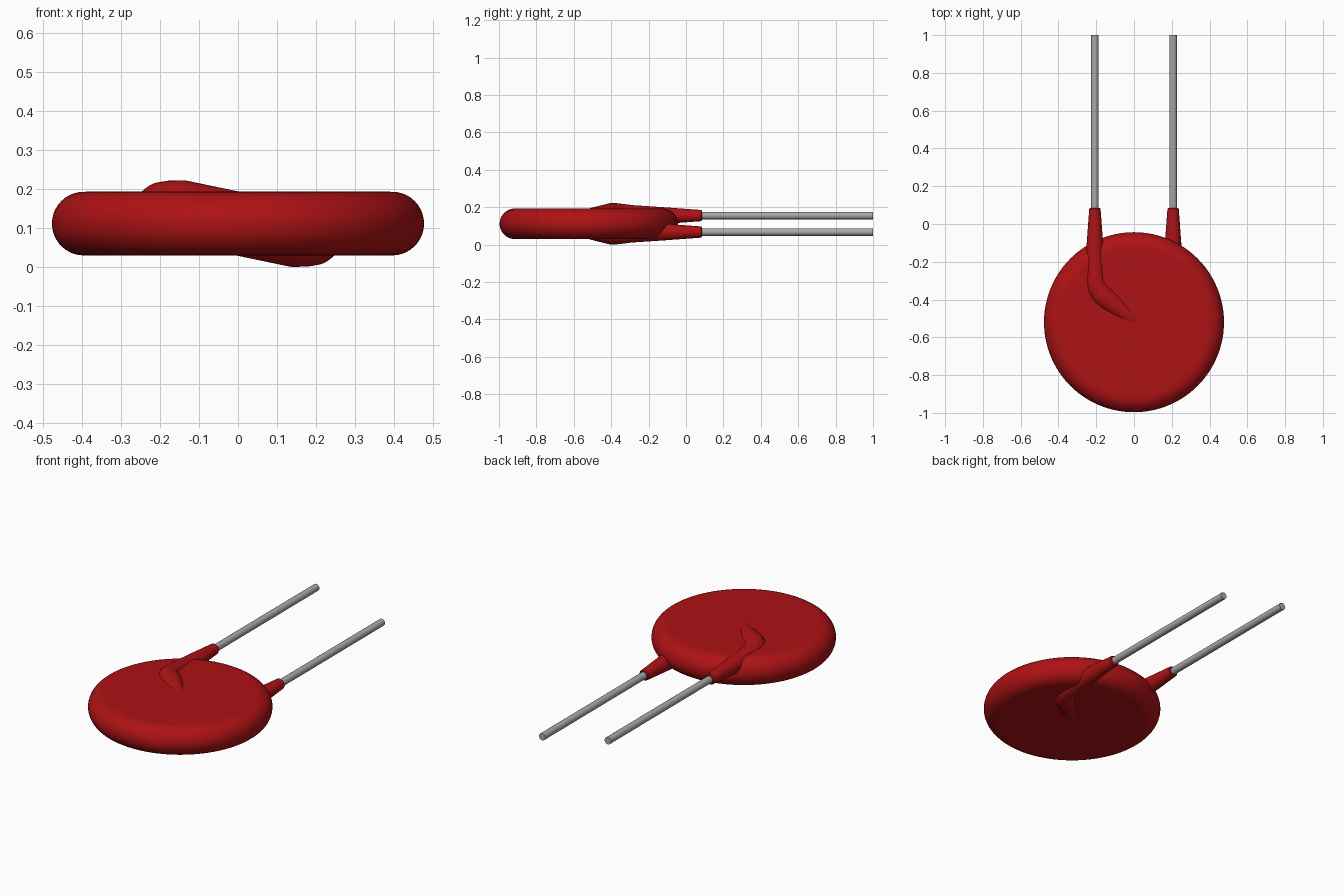
import bpy, bmesh, math
from mathutils import Vector

cube = bpy.data.objects.get("Cube")
if cube:
    bpy.data.objects.remove(cube, do_unlink=True)

MID_Z = 0.111      # half height of the disc
DISC_Y = -0.52     # disc centre


def make_material(name, color):
    mat = bpy.data.materials.new(name)
    mat.use_nodes = True
    mat.diffuse_color = (*color, 1)
    mat.node_tree.nodes["Principled BSDF"].inputs["Base Color"].default_value = (*color, 1)
    return mat


red = make_material("red coating", (0.42, 0.006, 0.007))
metal = make_material("grey metal", (0.40, 0.40, 0.40))


def sweep(name, stations, sides, mat):
    """Round body through stations (x, y, z, radius), capped at both ends."""
    bm = bmesh.new()
    pts = [Vector(s[:3]) for s in stations]
    rings = []
    for i, s in enumerate(stations):
        tangent = (pts[min(i + 1, len(pts) - 1)] - pts[max(i - 1, 0)]).normalized()
        ref = Vector((0, 0, 1)) if abs(tangent.z) < 0.9 else Vector((0, 1, 0))
        u = tangent.cross(ref).normalized()
        v = u.cross(tangent)
        ring = []
        for k in range(sides):
            a = 2 * math.pi * k / sides
            ring.append(bm.verts.new(pts[i] + s[3] * (u * math.cos(a) + v * math.sin(a))))
        rings.append(ring)
    for a, b in zip(rings, rings[1:]):
        for k in range(sides):
            n = (k + 1) % sides
            bm.faces.new((a[k], a[n], b[n], b[k]))
    bm.faces.new(rings[0])
    bm.faces.new(rings[-1])
    bmesh.ops.recalc_face_normals(bm, faces=bm.faces)
    mesh = bpy.data.meshes.new(name)
    bm.to_mesh(mesh)
    bm.free()
    mesh.materials.append(mat)
    obj = bpy.data.objects.new(name, mesh)
    bpy.context.collection.objects.link(obj)
    bpy.ops.object.select_all(action="DESELECT")
    obj.select_set(True)
    bpy.context.view_layer.objects.active = obj
    bpy.ops.object.shade_smooth_by_angle(angle=math.radians(35))
    return obj


# Disc body with a fully rounded rim
RIM = 0.0815
STEPS = 20
profile = [(0, DISC_Y, MID_Z - RIM - 0.0002, 0.385)]
for i in range(STEPS + 1):
    a = -math.pi / 2 + math.pi * i / STEPS
    profile.append((0, DISC_Y, MID_Z + RIM * math.sin(a), 0.395 + RIM * math.cos(a)))
profile.append((0, DISC_Y, MID_Z + RIM + 0.0002, 0.385))
sweep("disc_body", profile, 96, red)

# Coated stretch of a lead: tapered sleeve, elbow, then sinking to the disc centre
sleeve = [
    (-0.207, 0.086, 0.155, 0.025),
    (-0.207, 0.080, 0.155, 0.030),
    (-0.207, -0.11, 0.155, 0.044),
    (-0.206, -0.29, 0.157, 0.054),
    (-0.198, -0.335, 0.159, 0.058),
    (-0.177, -0.37, 0.160, 0.061),
    (-0.140, -0.40, 0.160, 0.062),
    (0.000, -0.515, 0.151, 0.042),
]
wire = [(-0.207, 0.04, 0.155, 0.02), (-0.207, 1.0, 0.155, 0.02)]


def turn_over(stations):
    """Half turn about the long axis through the disc."""
    return [(-x, y, 2 * MID_Z - z, r) for x, y, z, r in stations]


sweep("right_sleeve", sleeve, 32, red)
sweep("left_sleeve", turn_over(sleeve), 32, red)
sweep("right_lead", wire, 24, metal)
sweep("left_lead", turn_over(wire), 24, metal)
